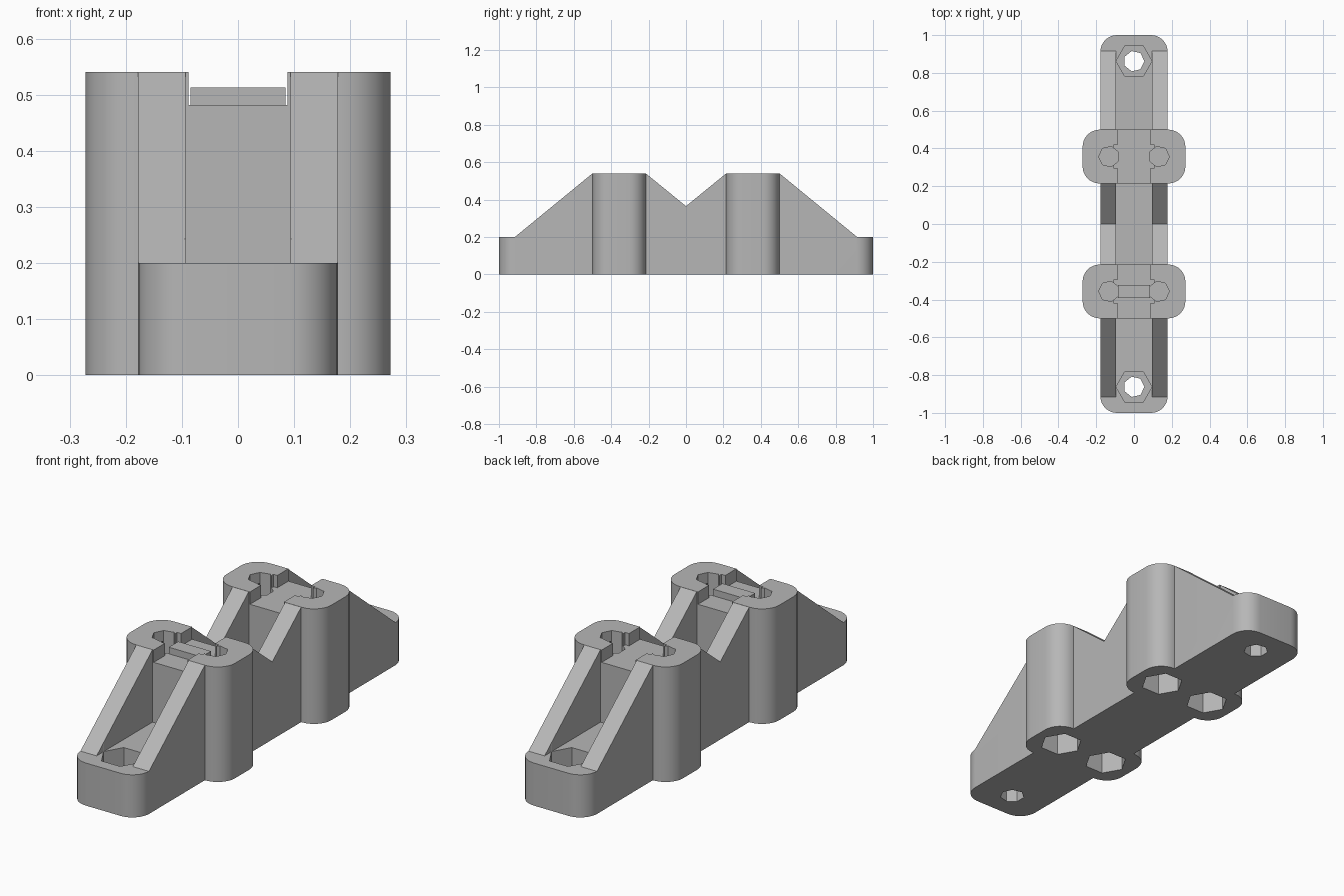
import bpy, bmesh, math
from mathutils import Vector

if "Cube" in bpy.data.objects:
    bpy.data.objects.remove(bpy.data.objects["Cube"], do_unlink=True)

GREY = bpy.data.materials.new("plain grey")
GREY.use_nodes = True
GREY.diffuse_color = (0.47, 0.47, 0.47, 1)
GREY.node_tree.nodes["Principled BSDF"].inputs["Base Color"].default_value = (0.47, 0.47, 0.47, 1)

BASE_TOP, TOP, SADDLE = 0.20, 0.54, 0.482
TOWER_Y, BOLT_X, END_Y = 0.357, 0.132, 0.862


def prism(name, points, depth):
    """Extrude a closed loop of 3D points along the depth vector."""
    bm = bmesh.new()
    face = bm.faces.new([bm.verts.new(p) for p in points])
    new = bmesh.ops.extrude_face_region(bm, geom=[face])["geom"]
    bmesh.ops.translate(bm, vec=Vector(depth), verts=[v for v in new if isinstance(v, bmesh.types.BMVert)])
    bmesh.ops.recalc_face_normals(bm, faces=bm.faces)
    mesh = bpy.data.meshes.new(name)
    bm.to_mesh(mesh)
    bm.free()
    mesh.materials.append(GREY)
    obj = bpy.data.objects.new(name, mesh)
    bpy.context.collection.objects.link(obj)
    return obj


def box(name, x0, x1, y0, y1, z0, z1):
    loop = [(x0, y0, z0), (x1, y0, z0), (x1, y1, z0), (x0, y1, z0)]
    return prism(name, loop, (0, 0, z1 - z0))


def rounded_block(name, hx, hy, cy, r, height, steps=8):
    """Upright block with rounded vertical corners."""
    loop = []
    for quarter, (sx, sy) in enumerate([(1, 1), (-1, 1), (-1, -1), (1, -1)]):
        for i in range(steps + 1):
            a = (quarter + i / steps) * math.pi / 2
            loop.append((sx * (hx - r) + r * math.cos(a), cy + sy * (hy - r) + r * math.sin(a), 0))
    return prism(name, loop, (0, 0, height))


def bore(name, x, y, r, sides, z0, z1, side=1):
    """Polygonal hole cutter with one corner pointing along x."""
    turn = 2 * math.pi / sides
    loop = [(x + side * r * math.cos(i * turn), y + r * math.sin(i * turn), z0) for i in range(sides)]
    return prism(name, loop, (0, 0, z1 - z0))


def combine(body, tool, operation):
    mod = body.modifiers.new("combine", "BOOLEAN")
    mod.object, mod.operation, mod.solver = tool, operation, "EXACT"
    bpy.context.view_layer.objects.active = body
    bpy.ops.object.modifier_apply(modifier=mod.name)
    bpy.data.objects.remove(tool, do_unlink=True)


# Long bar trimmed to the sloped side profile
body = rounded_block("mount_body", 0.178, 1.0, 0, 0.088, 0.6)
half = [(0.0, 0.365), (0.215, TOP), (0.5, TOP), (0.915, BASE_TOP), (1.1, BASE_TOP), (1.1, -0.1)]
outline = half + [(-y, z) for y, z in reversed(half[1:])]
combine(body, prism("side_profile", [(-0.4, y, z) for y, z in outline], (0.8, 0, 0)), "INTERSECT")

# Channel between the two side walls
combine(body, box("channel", -0.094, 0.094, -0.915, 0.915, BASE_TOP, 0.7), "DIFFERENCE")

for s in (-1, 1):
    # Tower with its saddle and bolt seats
    combine(body, rounded_block("tower", 0.272, 0.1425, s * TOWER_Y, 0.09, TOP), "UNION")
    y = s * TOWER_Y
    combine(body, box("saddle", -0.088, 0.088, y - 0.2, y + 0.2, SADDLE, 0.7), "DIFFERENCE")
    combine(body, box("side_slot", -0.108, 0.108, y - 0.06, y + 0.06, SADDLE, 0.7), "DIFFERENCE")
    for side in (-1, 1):
        combine(body, bore("bolt_hole", side * BOLT_X, y, 0.055, 7, 0.38, 0.7, side), "DIFFERENCE")
        combine(body, bore("nut_trap", side * BOLT_X, y, 0.095, 6, -0.1, 0.36), "DIFFERENCE")
    # Mounting hole with hexagonal recess at the bar end
    combine(body, bore("end_hole", 0, s * END_Y, 0.055, 7, -0.1, 0.3), "DIFFERENCE")
    combine(body, bore("end_recess", 0, s * END_Y, 0.095, 6, 0.1, 0.3), "DIFFERENCE")

# Raised clamp ridge on the front saddle
ridge = box("clamp_ridge", -0.085, 0.085, -TOWER_Y - 0.035, -TOWER_Y + 0.035, SADDLE - 0.01, 0.513)

bpy.ops.object.select_all(action="DESELECT")
body.select_set(True)
bpy.context.view_layer.objects.active = body
bpy.ops.object.shade_smooth_by_angle(angle=math.radians(25))
